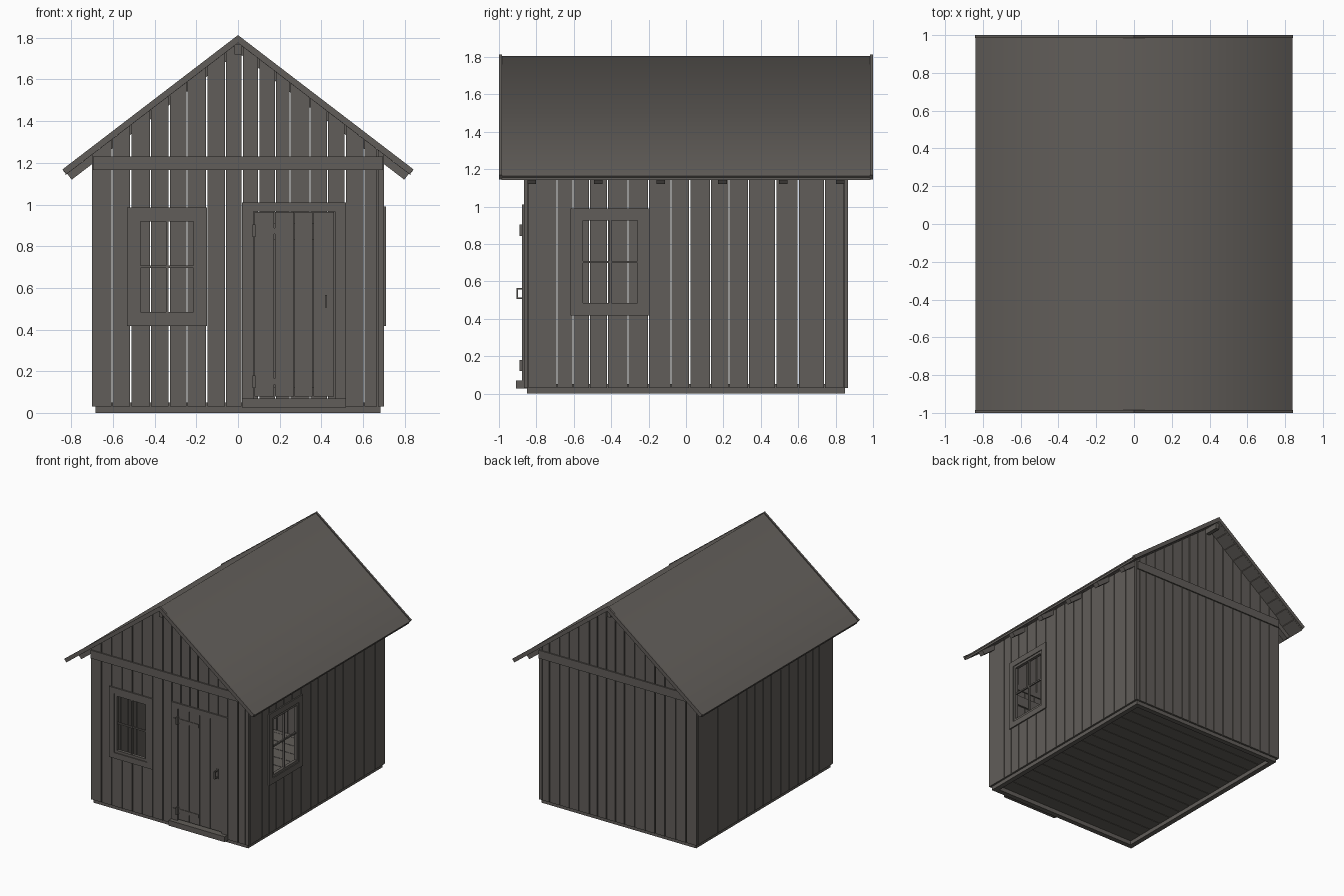
import bpy, bmesh, math

if "Cube" in bpy.data.objects:
    bpy.data.objects.remove(bpy.data.objects["Cube"])

wood = bpy.data.materials.new("weathered_wood")
wood.diffuse_color = (0.12, 0.11, 0.10, 1)
wood.use_nodes = True
wood.node_tree.nodes["Principled BSDF"].inputs["Base Color"].default_value = wood.diffuse_color

SLOPE = 0.765
ANG = math.atan(SLOPE)
SN, CS = math.sin(ANG), math.cos(ANG)


def prism(bm, pts, axis, d0, d1):
    """Extrude a (u, z) outline: axis 'y' puts u on x, axis 'x' puts u on y."""
    put = (lambda u, z, d: (u, d, z)) if axis == 'y' else (lambda u, z, d: (d, u, z))
    a = [bm.verts.new(put(u, z, d0)) for u, z in pts]
    b = [bm.verts.new(put(u, z, d1)) for u, z in pts]
    bm.faces.new(a)
    bm.faces.new(b[::-1])
    n = len(pts)
    for i in range(n):
        j = (i + 1) % n
        bm.faces.new((a[i], b[i], b[j], a[j]))


def rect(u0, u1, z0, z1):
    return [(u0, z0), (u1, z0), (u1, z1), (u0, z1)]


def make(name, parts):
    """parts: list of (outline, axis, d0, d1)"""
    bm = bmesh.new()
    for p in parts:
        prism(bm, *p)
    bmesh.ops.recalc_face_normals(bm, faces=bm.faces)
    me = bpy.data.meshes.new(name)
    bm.to_mesh(me)
    bm.free()
    me.materials.append(wood)
    ob = bpy.data.objects.new(name, me)
    bpy.context.collection.objects.link(ob)
    return ob


def box(x0, x1, y0, y1, z0, z1):
    return (rect(x0, x1, z0, z1), 'y', y0, y1)


def cut(ob, parts):
    """Cut openings through a wall."""
    c = make("opening_cutter", parts)
    c.hide_render = True
    m = ob.modifiers.new("opening", 'BOOLEAN')
    m.operation, m.solver, m.object = 'DIFFERENCE', 'EXACT', c
    bpy.context.view_layer.objects.active = ob
    bpy.ops.object.modifier_apply(modifier=m.name)
    bpy.data.objects.remove(c)


def chevron(top, w, t):
    """Roof-shaped outline of thickness t."""
    e = top - SLOPE * w
    return [(-w, e), (0, top), (w, e), (w - t * SN, e - t * CS),
            (0, top - t / CS), (-w + t * SN, e - t * CS)]


# Gable walls: vertical boards with sloping tops
def under_roof(x):
    return 1.775 - SLOPE * abs(x)


GAP = 0.003
xs = [-0.70, -0.605, -0.515, -0.42, -0.33, -0.245, -0.15, -0.06, 0.02,
      0.10, 0.18, 0.25, 0.345, 0.43, 0.515, 0.605, 0.67, 0.70]


def gable_boards(y0, y1):
    out = []
    for a, b in zip(xs, xs[1:]):
        a, b = (a if a == -0.70 else a + GAP), (b if b == 0.70 else b - GAP)
        pts = [(a, 0.03), (b, 0.03), (b, under_roof(b))]
        if a < 0 < b:
            pts.append((0, under_roof(0)))
        pts.append((a, under_roof(a)))
        out.append((pts, 'y', y0, y1))
    return out


front = make("front_wall_boards", gable_boards(-0.865, -0.845))
make("back_wall_boards", gable_boards(0.845, 0.865))
cut(front, [box(-0.49, -0.20, -0.95, -0.8, 0.47, 0.94),
            box(0.075, 0.465, -0.95, -0.8, 0.07, 0.97)])

# Side walls
ys = [-0.845, -0.69, -0.605, -0.515, -0.42, -0.31, -0.20, -0.08, 0.02, 0.13,
      0.23, 0.335, 0.48, 0.60, 0.74, 0.845]


def side_boards(x0, x1):
    return [(rect(a + GAP, b - GAP, 0.03, 1.232), 'x', x0, x1) for a, b in zip(ys, ys[1:])]


right = make("right_wall_boards", side_boards(0.68, 0.70))
make("left_wall_boards", side_boards(-0.70, -0.68))
cut(right, [box(0.6, 0.8, -0.57, -0.243, 0.465, 0.945)])


# Windows: mitred trim, sash and glazing bars
def ring(u0, u1, z0, z1, t):
    o = rect(u0, u1, z0, z1)
    i = rect(u0 + t, u1 - t, z0 + t, z1 - t)
    return [[o[k], o[(k + 1) % 4], i[(k + 1) % 4], i[k]] for k in range(4)]


def window(name, axis, u0, u1, z0, z1, face, out):
    t = 0.046
    make(name + "_trim", [(p, axis, face, face + out * 0.010)
                          for p in ring(u0, u1, z0, z1, t)])
    a, b, c, d = u0 + t, u1 - t, z0 + t, z1 - t
    make(name + "_sash", [(p, axis, face - out * 0.022, face + out * 0.003)
                          for p in ring(a, b, c, d, 0.02)])
    um, zm, h = (a + b) / 2, (c + d) / 2, 0.006
    make(name + "_glazing_bars",
         [(rect(um - h, um + h, c, d), axis, face - out * 0.016, face - out * 0.002),
          (rect(a, b, zm - h, zm + h), axis, face - out * 0.015, face - out * 0.003)])


window("front_window", 'y', -0.533, -0.148, 0.418, 0.985, -0.865, -1)
window("right_window", 'x', -0.617, -0.192, 0.418, 0.99, 0.70, 1)

# Door with frame, sill, hinges and pull
make("door_frame", [box(0.02, 0.075, -0.876, -0.845, 0.07, 1.01),
                    box(0.465, 0.518, -0.876, -0.845, 0.07, 1.01),
                    box(0.075, 0.465, -0.876, -0.845, 0.967, 1.01)])
dx = [0.077, 0.175, 0.27, 0.36, 0.463]
make("door_boards", [box(a + 0.002, b - 0.002, -0.868, -0.85, 0.078, 0.964)
                     for a, b in zip(dx, dx[1:])])
make("door_back_battens", [box(0.09, 0.45, -0.85, -0.835, z, z + 0.08) for z in (0.12, 0.83)])
make("door_sill", [box(0.02, 0.518, -0.908, -0.845, 0.027, 0.07)])
hinges = []
for z in (0.15, 0.873):
    hinges += [box(0.07, 0.083, -0.890, -0.868, z - 0.03, z + 0.03),
               box(0.08, 0.26, -0.872, -0.866, z - 0.014, z + 0.014),
               box(0.04, 0.075, -0.879, -0.874, z - 0.014, z + 0.014)]
make("door_hinges", hinges)
make("door_pull", [box(0.418, 0.428, -0.905, -0.898, 0.505, 0.565),
                   box(0.418, 0.428, -0.899, -0.866, 0.505, 0.513),
                   box(0.418, 0.428, -0.899, -0.866, 0.557, 0.565),
                   box(0.412, 0.434, -0.871, -0.866, 0.495, 0.575)])

# Tie beams across both gables
make("gable_tie_beams", [box(-0.695, 0.695, s * 0.865, s * 0.875, 1.165, 1.23) for s in (-1, 1)])

# Base frame and floor
make("base_frame", [box(-0.685, 0.685, -0.85, -0.81, 0, 0.05),
                    box(-0.685, 0.685, 0.81, 0.85, 0, 0.05),
                    box(-0.685, -0.645, -0.81, 0.81, 0, 0.05),
                    box(0.645, 0.685, -0.81, 0.81, 0, 0.05)])
step = 1.62 / 14
make("floor_boards", [box(-0.65, 0.65, -0.81 + i * step + 0.002, -0.81 + (i + 1) * step - 0.002,
                          0.032, 0.05) for i in range(14)])

# Corner posts and wall plates inside
make("corner_posts", [box(min(s * 0.64, s * 0.68), max(s * 0.64, s * 0.68),
                          min(t * 0.805, t * 0.845), max(t * 0.805, t * 0.845), 0.05, 1.19)
                      for s in (-1, 1) for t in (-1, 1)])
make("wall_plates", [box(min(s * 0.64, s * 0.68), max(s * 0.64, s * 0.68), -0.845, 0.845,
                         1.15, 1.20) for s in (-1, 1)])

# Roof: covering, planks, rafters, ridge beam and rake trim
cover = make("roof_covering", [(chevron(1.805, 0.84, 0.010), 'y', -0.988, 0.988)])
bpy.ops.object.select_all(action='DESELECT')
cover.select_set(True)
bpy.context.view_layer.objects.active = cover
bpy.ops.object.shade_smooth_by_angle(angle=math.radians(80))

planks, N = [], 10
top = 1.805 - 0.010 / CS
for s in (-1, 1):
    for i in range(N):
        a, b = 0.83 * i / N + 0.002, 0.83 * (i + 1) / N - 0.002
        pts = [(a, top - SLOPE * a), (b, top - SLOPE * b)]
        pts += [(b, top - SLOPE * b - 0.018), (a, top - SLOPE * a - 0.018)]
        planks.append(([(s * u, z) for u, z in pts], 'y', -0.986, 0.986))
make("roof_planks", planks)

make("rafters", [(chevron(1.775, 0.82, 0.036), 'y', y - 0.023, y + 0.023)
                 for y in (-0.825, -0.47, -0.135, 0.195, 0.52, 0.825)])
make("ridge_beam", [box(-0.016, 0.016, -0.98, 0.98, 1.72, 1.768)])
make("rake_trim", [(chevron(1.813, 0.842, 0.030), 'y', s * 0.985, s * 1.0) for s in (-1, 1)])
